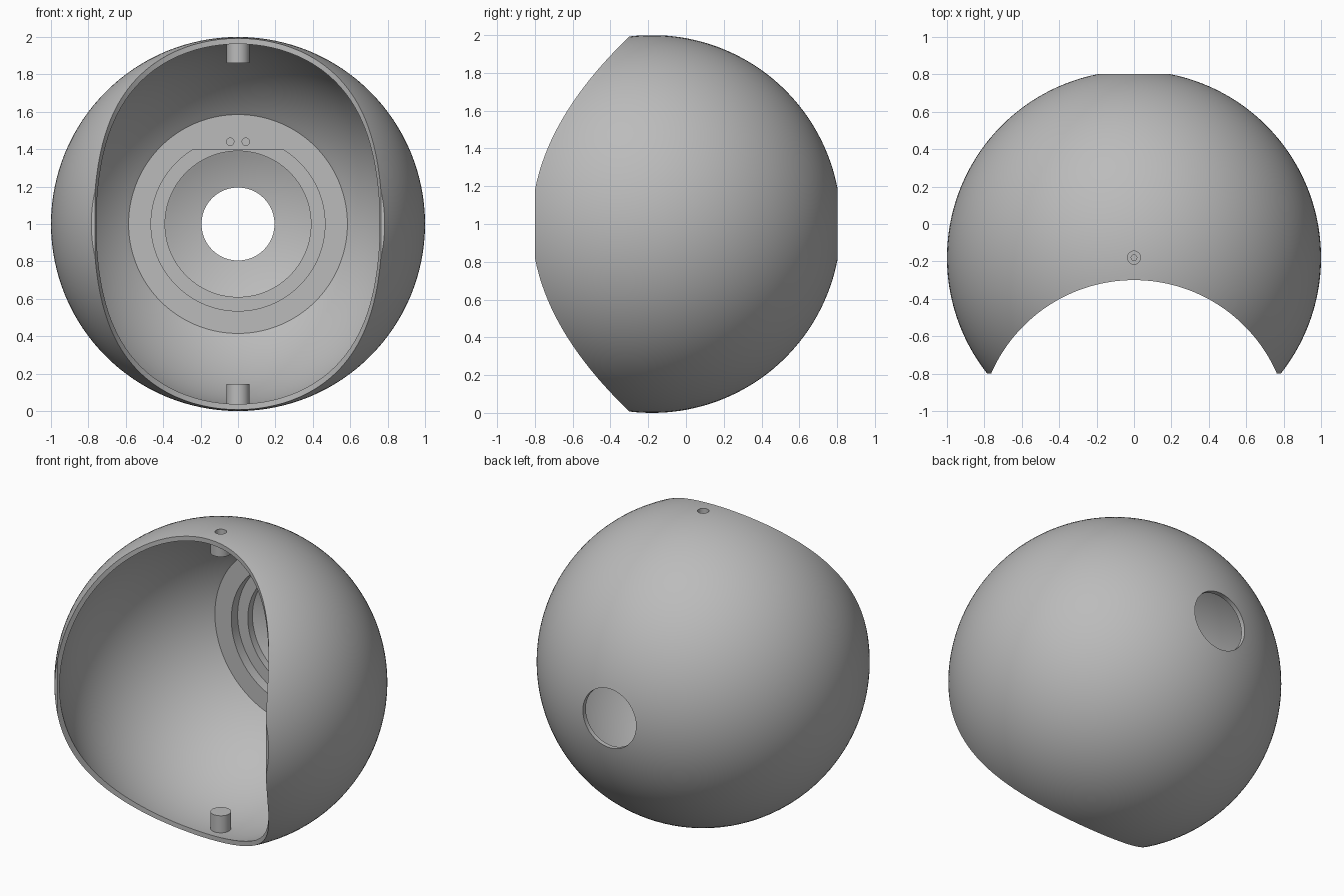
import bpy, bmesh, math
from mathutils import Matrix

cube = bpy.data.objects.get("Cube")
if cube:
    bpy.data.objects.remove(cube, do_unlink=True)

CY, CZ = -0.18, 1.0            # sphere centre
R_OUT, R_IN = 1.0, 0.97        # shell radii
R_HOLE, R_BORE, R_PLATE = 0.195, 0.39, 0.585
FRONT = -0.8

grey = bpy.data.materials.new("plain grey")
grey.use_nodes = True
colour = (0.5, 0.5, 0.5, 1)
grey.diffuse_color = colour
grey.node_tree.nodes["Principled BSDF"].inputs["Base Color"].default_value = colour


def make(name, bm):
    bmesh.ops.recalc_face_normals(bm, faces=bm.faces)
    mesh = bpy.data.meshes.new(name)
    bm.to_mesh(mesh)
    bm.free()
    mesh.materials.append(grey)
    ob = bpy.data.objects.new(name, mesh)
    bpy.context.collection.objects.link(ob)
    return ob


def cylinder(name, r, start, end, x=0, y=CY, z=CZ, axis="Z", segs=64):
    """Cylinder between two positions along the Y or Z axis."""
    mid = (start + end) / 2
    place = Matrix.Translation((x, y, mid) if axis == "Z" else (x, mid, z))
    if axis == "Y":
        place = place @ Matrix.Rotation(math.pi / 2, 4, "X")
    bm = bmesh.new()
    bmesh.ops.create_cone(bm, cap_ends=True, segments=segs, radius1=r, radius2=r,
                          depth=end - start, matrix=place)
    return make(name, bm)


def cut(ob, *cutters):
    bpy.context.view_layer.objects.active = ob
    for c in cutters:
        c.hide_render = True
        mod = ob.modifiers.new("cut", "BOOLEAN")
        mod.operation, mod.solver, mod.object = "DIFFERENCE", "EXACT", c
        bpy.ops.object.modifier_apply(modifier=mod.name)


def arc(radius, a, b, n):
    """Points (r, y) on a sphere, angles measured from the back pole."""
    return [(radius * math.sin(a + (b - a) * i / n),
             CY + radius * math.cos(a + (b - a) * i / n)) for i in range(n + 1)]


# Shell: closed wall profile with the thick rear plate, turned about Y
def front_angle(r):
    return math.acos((FRONT - CY) / r)


def back_angle(r, offset):
    return math.asin(offset / r)


plate_y = CY + math.sqrt(R_IN ** 2 - R_PLATE ** 2)
profile = arc(R_OUT, front_angle(R_OUT), back_angle(R_OUT, R_HOLE), 60)
profile += arc(R_IN, back_angle(R_IN, R_HOLE), back_angle(R_IN, R_BORE), 8)
profile += [(R_BORE, plate_y)]
profile += arc(R_IN, back_angle(R_IN, R_PLATE), front_angle(R_IN), 48)

bm = bmesh.new()
verts = [bm.verts.new((r, y, CZ)) for r, y in profile]
edges = [bm.edges.new((v, verts[(i + 1) % len(verts)])) for i, v in enumerate(verts)]
bmesh.ops.spin(bm, geom=verts + edges, cent=(0, 0, CZ), axis=(0, 1, 0),
               angle=math.tau, steps=128)
bmesh.ops.remove_doubles(bm, verts=bm.verts, dist=0.0001)
shell = make("shell", bm)

# Curved front opening
opening = cylinder("opening_cutter", 0.834, -0.5, 2.5, y=-1.134, segs=160)

# Recess in the rear plate, flattened along its top
recess = cylinder("recess_cutter", 0.465, 0.4, 0.66, axis="Y", segs=128)
bm = bmesh.new()
bm.from_mesh(recess.data)
cutting = bmesh.ops.bisect_plane(bm, geom=bm.verts[:] + bm.edges[:] + bm.faces[:],
                                 plane_co=(0, 0, CZ + 0.396), plane_no=(0, 0, 1),
                                 clear_outer=True)
rim = [e for e in cutting["geom_cut"] if isinstance(e, bmesh.types.BMEdge)]
bmesh.ops.contextual_create(bm, geom=rim)
bmesh.ops.recalc_face_normals(bm, faces=bm.faces)
bm.to_mesh(recess.data)
bm.free()

# Two small screw holes above the recess
screws = [cylinder("screw_hole_cutter", 0.02, 0.5, 0.66, x=s * 0.042, z=1.44,
                   axis="Y", segs=24) for s in (-1, 1)]

# Pivot pins, the upper one drilled from outside
upper_pin = cylinder("upper_pin", 0.062, 1.86, 1.985)
lower_pin = cylinder("lower_pin", 0.062, 0.015, 0.145)
bore = cylinder("counterbore_cutter", 0.035, 1.95, 2.2, segs=32)
drill = cylinder("drill_cutter", 0.015, 1.7, 2.1, segs=24)

cut(shell, opening, recess, *screws, bore, drill)
cut(upper_pin, bore, drill)
for c in [opening, recess, bore, drill] + screws:
    bpy.data.objects.remove(c, do_unlink=True)

# Smooth surfaces with crisp edges
bpy.ops.object.select_all(action="DESELECT")
for ob in (shell, upper_pin, lower_pin):
    ob.select_set(True)
bpy.context.view_layer.objects.active = shell
bpy.ops.object.shade_smooth_by_angle(angle=math.radians(25))
